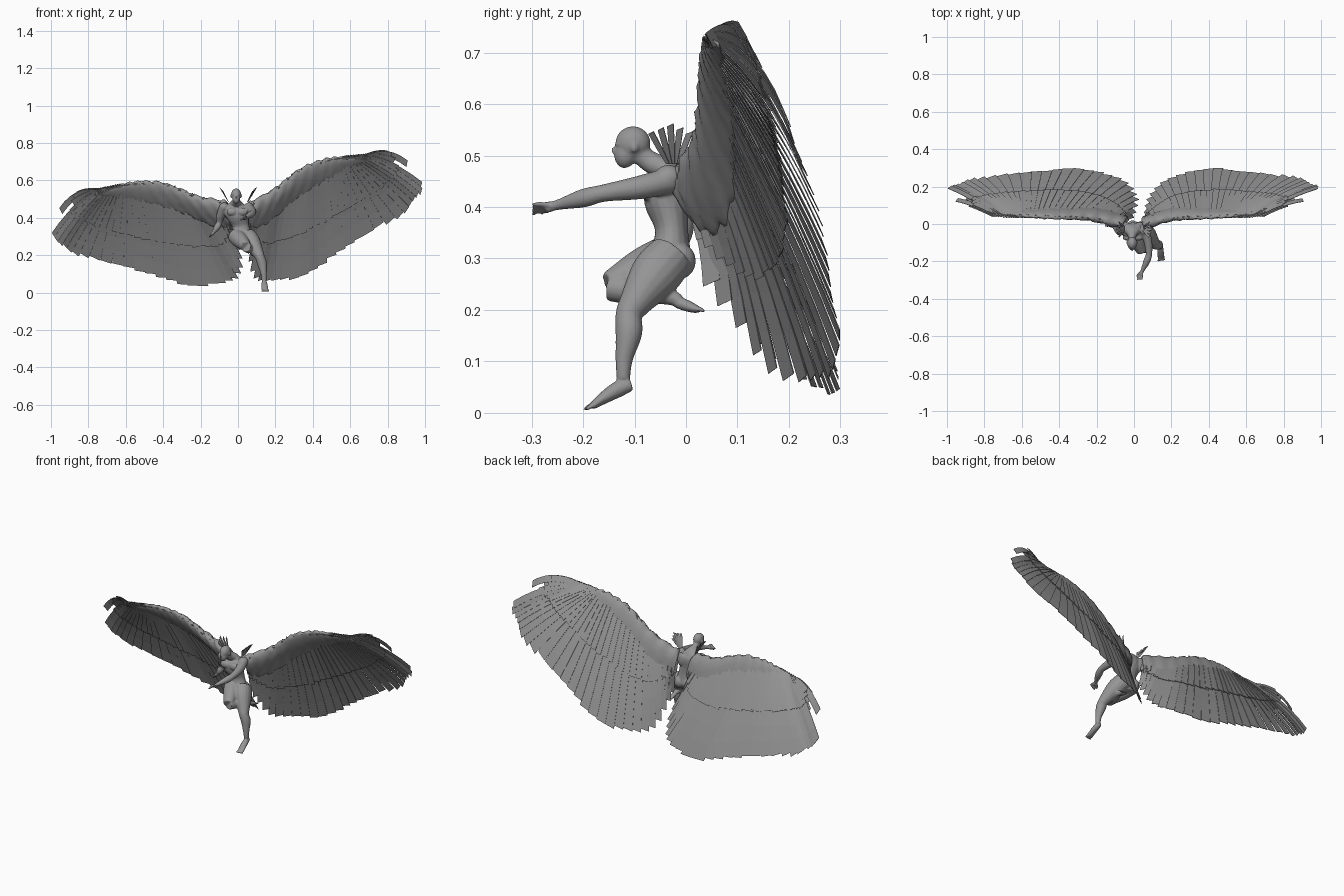
import bpy, bmesh, math, random
from mathutils import Vector, Matrix

random.seed(4)
if "Cube" in bpy.data.objects:
    bpy.data.objects.remove(bpy.data.objects["Cube"])

grey = bpy.data.materials.new("stone_grey")
grey.use_nodes = True
grey.diffuse_color = (0.3, 0.3, 0.3, 1)
grey.node_tree.nodes["Principled BSDF"].inputs["Base Color"].default_value = (0.3, 0.3, 0.3, 1)


def finish(bm, name, smooth):
    bmesh.ops.recalc_face_normals(bm, faces=bm.faces)
    mesh = bpy.data.meshes.new(name)
    bm.to_mesh(mesh)
    bm.free()
    mesh.materials.append(grey)
    for p in mesh.polygons:
        p.use_smooth = smooth
    ob = bpy.data.objects.new(name, mesh)
    bpy.context.collection.objects.link(ob)
    return ob


def curve(pts, t):
    """Smooth curve through pts, t from 0 to 1."""
    f = min(max(t, 0), 1) * (len(pts) - 1)
    i = min(int(f), len(pts) - 2)
    f -= i
    a, b, c, d = [Vector(pts[min(max(i + k, 0), len(pts) - 1)]) for k in (-1, 0, 1, 2)]
    return 0.5 * (2 * b + (c - a) * f + (2 * a - 5 * b + 4 * c - d) * f * f
                  + (3 * b - a - 3 * c + d) * f ** 3)


def bridge(bm, rings):
    n = len(rings[0])
    for r, s in zip(rings, rings[1:]):
        for k in range(n):
            bm.faces.new((r[k], r[(k + 1) % n], s[(k + 1) % n], s[k]))
    bm.faces.new(rings[0][::-1])
    bm.faces.new(rings[-1])


def tube(bm, pts, ref=(1, 0, 0), sides=16):
    """Limb through (x, y, z, half width, half depth) points."""
    pts = [p if len(p) == 5 else (*p, p[3]) for p in pts]
    steps = 5 * (len(pts) - 1)
    rings = []
    for i in range(steps + 1):
        t = i / steps
        v = curve(pts, t)
        d = (curve(pts, t + 0.02).xyz - curve(pts, t - 0.02).xyz).normalized()
        side = Vector(ref) - d * d.dot(Vector(ref))
        side.normalize()
        up = d.cross(side)
        ring = []
        for k in range(sides):
            a = math.tau * k / sides
            ring.append(bm.verts.new(v.xyz + side * v[3] * math.cos(a) + up * v[4] * math.sin(a)))
        rings.append(ring)
    bridge(bm, rings)


def ball(bm, pos, size, tilt=0):
    m = Matrix.Translation(pos) @ Matrix.Rotation(tilt, 4, 'X') @ Matrix.Diagonal((*size, 1))
    bmesh.ops.create_icosphere(bm, subdivisions=3, radius=1, matrix=m)


def digits(bm, base, tip, spread, count, r):
    """Fingers or toes fanned from base to tip along spread."""
    base, tip, spread = Vector(base), Vector(tip), Vector(spread)
    for k in range(count):
        s = k / (count - 1) - 0.5
        a, b = base + spread * s * 0.7, tip + spread * s * 1.2
        mid = (a + b) / 2 + Vector((0, 0, r * 0.6))
        tube(bm, [(*a, r), (*mid, r), (*b, r * 0.75)], (0.9, 0.1, 0.3), 8)


# Body: torso, head, limbs fused into one smooth skin
bm = bmesh.new()
tube(bm, [(.02, -.025, .255, .02, .02), (.02, -.03, .29, .056, .042), (.014, -.028, .355, .045, .032),
          (0, -.037, .41, .06, .044), (-.01, -.036, .445, .066, .042), (-.01, -.042, .472, .04, .026),
          (-.01, -.07, .488, .02, .021), (-.01, -.095, .508, .018, .02)])
ball(bm, (-.01, -.103, .524), (.027, .034, .033))
ball(bm, (-.01, -.116, .506), (.021, .023, .031), -.25)
ball(bm, (-.01, -.139, .510), (.0045, .007, .007), .4)
ball(bm, (-.01, -.131, .522), (.017, .007, .005))
for s in (-1, 1):
    ball(bm, (-.01 + s * .027, -.1, .516), (.004, .007, .010))
    ball(bm, (-.005 + s * .027, -.073, .432), (.029, .016, .021))
    ball(bm, (.02 + s * .028, -.012, .295), (.031, .031, .035))
    ball(bm, (-.008 + s * .04, -.005, .43), (.026, .016, .04))
    ball(bm, (-.008 + s * .066, -.034, .457), (.026, .028, .025))
# Outstretched left arm
tube(bm, [(.055, -.03, .452, .026), (.074, -.09, .438, .023), (.08, -.16, .427, .017),
          (.068, -.2, .417, .018), (.045, -.25, .404, .010), (.038, -.272, .399, .012, .007)], (0, 0, 1))
digits(bm, (.038, -.265, .398), (.03, -.3, .395), (.022, 0, .016), 4, .0042)
tube(bm, [(.035, -.257, .4, .005), (.02, -.27, .395, .005), (.014, -.282, .388, .004)], (0, 0, 1), 8)
# Lowered right arm
tube(bm, [(-.075, -.035, .457, .026), (-.094, -.012, .41, .022), (-.1, 0, .375, .016),
          (-.113, -.004, .348, .017), (-.132, -.006, .322, .009), (-.139, -.004, .313, .011, .008)])
digits(bm, (-.136, -.004, .315), (-.152, .004, .295), (.006, .024, 0), 4, .0042)
# Standing left leg
tube(bm, [(.05, -.028, .305, .046), (.075, -.06, .268, .046, .049), (.105, -.098, .215, .032),
          (.117, -.111, .19, .026), (.129, -.111, .155, .026), (.137, -.12, .105, .017), (.14, -.122, .065, .013)])
tube(bm, [(.14, -.106, .055, .012), (.141, -.13, .047, .016), (.143, -.16, .029, .018, .012),
          (.145, -.182, .013, .019, .007)])
digits(bm, (.145, -.176, .015), (.146, -.196, .006), (.03, .004, 0), 5, .0045)
# Folded right leg
tube(bm, [(-.012, -.03, .303, .045), (.012, -.08, .28, .043), (.035, -.13, .256, .032), (.042, -.148, .247, .027)])
tube(bm, [(.042, -.148, .243, .026), (.056, -.105, .238, .027), (.07, -.05, .231, .02), (.08, -.012, .218, .012)])
tube(bm, [(.08, -.016, .215, .012), (.084, .005, .207, .014, .011), (.088, .024, .2, .016, .007)])
digits(bm, (.087, .018, .201), (.09, .036, .197), (.028, 0, 0), 5, .0042)
body = finish(bm, "body", True)
skin = body.modifiers.new("fuse", 'REMESH')
skin.mode = 'VOXEL'
skin.voxel_size = 0.0035
skin.use_smooth_shade = True
soft = body.modifiers.new("soften", 'SMOOTH')
soft.factor = 0.5
soft.iterations = 3

# Wing outline: leading arm line, and feather tips from outermost to innermost
ARM = [(.05, -.01, .465), (.19, .028, .54), (.33, .035, .65), (.46, .04, .705), (.56, .045, .722), (.7, .055, .728)]
TIPS = [(.91, .13, .685), (.99, .2, .565), (.97, .21, .515), (.93, .23, .47), (.87, .25, .41), (.76, .265, .35),
        (.65, .28, .28), (.55, .29, .21), (.45, .3, .15), (.35, .29, .09), (.25, .27, .06), (.16, .23, .06),
        (.1, .17, .08), (.07, .11, .16), (.06, .05, .25)]
HAND = 0.35


def left_place(p):
    return Vector(p)


def right_place(p):
    """Mirror of the left wing, lowered about the shoulder."""
    a = math.radians(17)
    dx, dz = p[0] - .09, p[2] - .485
    return Vector((-(.105 + dx * math.cos(a) + dz * math.sin(a)), p[1],
                   .485 - dx * math.sin(a) + dz * math.cos(a)))


def arm_at(u):
    if u < HAND:
        return .97 - .2 * u / HAND
    return .77 * (1 - (u - HAND) / (1 - HAND)) + .03


def strip(bm, place, pts, widths, side, normal, twist):
    """Flat blade along pts with a square, slightly slanted tip."""
    rows = []
    for i, (p, w) in enumerate(zip(pts, widths)):
        slant = (pts[-1] - pts[-2]) * (.08 if i == len(pts) - 1 else 0)
        rows.append([bm.verts.new(place(p + (side * w / 2 + normal * twist + slant) * s)) for s in (-1, 1)])
    for a, b in zip(rows, rows[1:]):
        bm.faces.new((a[0], a[1], b[1], b[0]))


def feather_layer(name, place, count, reach, lift):
    bm = bmesh.new()
    for i in range(count):
        u = i / (count - 1)
        if i == 1 and reach == 1:
            continue
        root, tip = curve(ARM, arm_at(u)), curve(TIPS, u)
        d = (tip - root).normalized()
        gap = curve(TIPS, u + .02) - curve(TIPS, u - .02)
        side = (gap - d * gap.dot(d)).normalized()
        normal = d.cross(side)
        if normal.y < 0:
            normal = -normal
        near = (curve(TIPS, u + .5 / count) - curve(TIPS, u - .5 / count))
        spacing = (near - d * near.dot(d)).length
        wide = min(max(spacing * 1.08, .036), .062)
        bow = Vector((0, .012, .035 * max(0, 1 - u / .4)))
        end = reach * random.uniform(.965, 1.0)
        pts, widths = [], []
        for k in range(7):
            t = k / 6 * end
            pts.append(root.lerp(tip, t) + bow * 4 * t * (1 - t) + normal * lift)
            widths.append(.034 + (wide - .034) * min(1, t * 1.2))
        strip(bm, place, pts, widths, side, normal, .003)
    ob = finish(bm, name, False)
    ob.modifiers.new("thickness", 'SOLIDIFY').thickness = .002


def plumage(name, place):
    """Lumpy fleshy arm along the leading edge."""
    bm = bmesh.new()
    rings = []
    steps, sides = 56, 28
    for i in range(steps + 1):
        v = i / steps
        u = max(.27, HAND + (1 - HAND) * (1 - (v - .03) / .77))
        lead = curve(ARM, v)
        d = (curve(TIPS, min(u, .93)) - lead).normalized()
        along = (curve(ARM, v + .02) - curve(ARM, v - .02)).normalized()
        normal = along.cross(d).normalized()
        half, thick, _ = curve([(.07, .036, 0), (.095, .03, 0), (.085, .022, 0), (.065, .018, 0),
                                (.042, .014, 0), (.012, .005, 0)], v)
        ring = []
        for k in range(sides):
            a = math.tau * k / sides
            lump = 1 + .07 * math.sin(i * 1.3 + 2 * a) + random.uniform(-.05, .05)
            # thicker at the leading edge, thinning over the feathers
            taper = .75 - .35 * math.cos(a)
            p = lead + d * half * (.85 + math.cos(a) * lump) + normal * thick * taper * math.sin(a) * lump
            ring.append(bm.verts.new(place(p)))
        rings.append(ring)
    bridge(bm, rings)
    finish(bm, name, True)


def tuft(name, side):
    """Small fan of blades standing behind the shoulder."""
    bm = bmesh.new()
    for k in range(5):
        s = k / 4 - .5
        a = Vector((side * .05, -.025 + s * .02, .485))
        b = Vector((side * (.095 - abs(s) * .03), -.03 + s * .075, .56 - abs(s) * .03))
        across = Vector((side * .3, 1, 0)).normalized()
        strip(bm, left_place, [a, a.lerp(b, .5), b], [.007, .012, .013], across, Vector((1, 0, 0)), .001)
    ob = finish(bm, name, False)
    ob.modifiers.new("thickness", 'SOLIDIFY').thickness = .002


for label, place, sign in (("left", left_place, 1), ("right", right_place, -1)):
    feather_layer(label + "_flight_feathers", place, 29, 1, 0)
    feather_layer(label + "_under_coverts", place, 33, .6, -.008)
    feather_layer(label + "_upper_coverts", place, 33, .5, .008)
    plumage(label + "_wing_arm", place)
    tuft(label + "_shoulder_tuft", sign)
